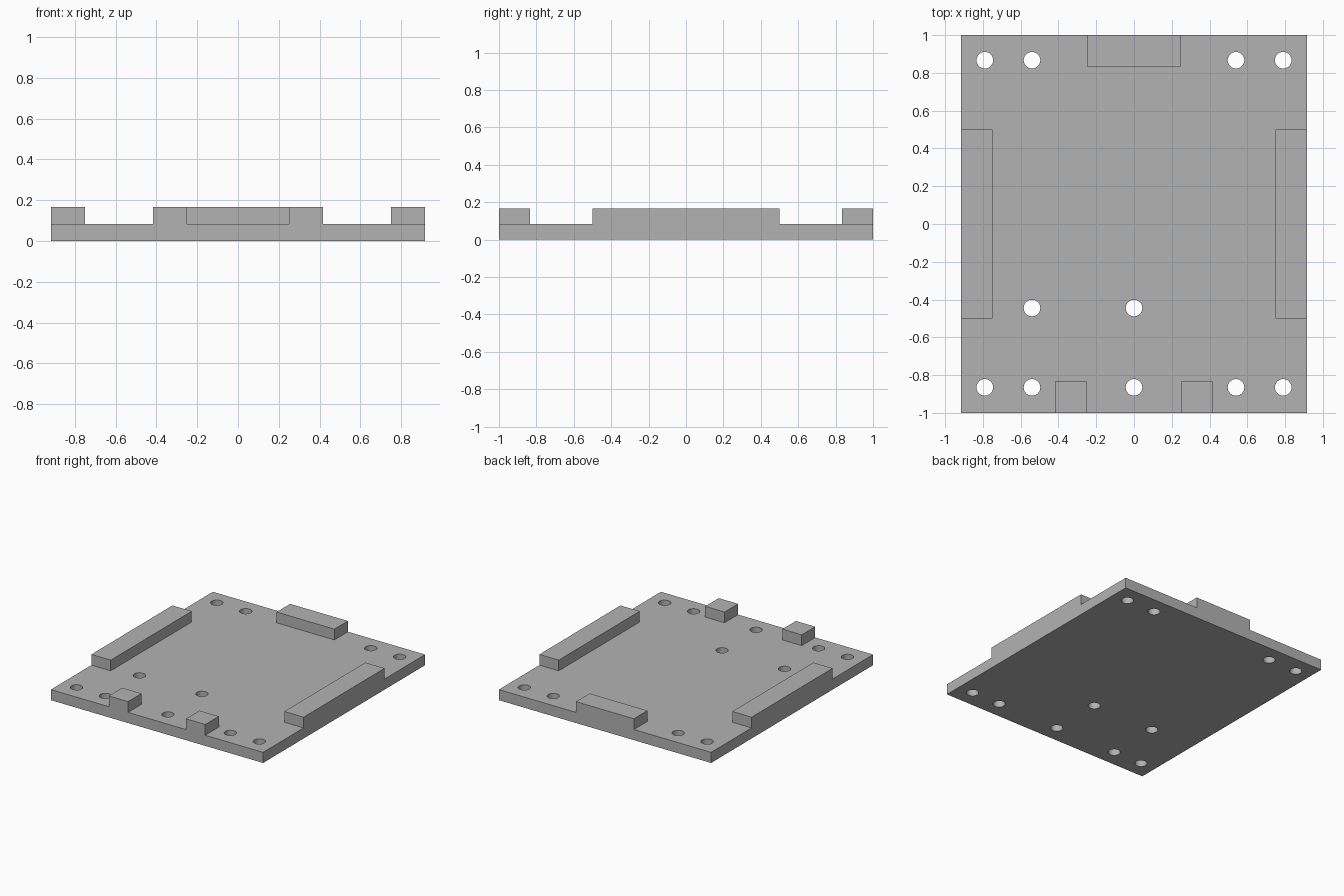
import bpy
import bmesh
from mathutils import Matrix, Vector

default = bpy.data.objects.get("Cube")
if default:
    bpy.data.objects.remove(default, do_unlink=True)

HALF_X, HALF_Y = 0.917, 1.0
PLATE_TOP, BLOCK_TOP = 0.083, 0.167
WALL = 0.167
HOLE_RADIUS = 0.044

grey = bpy.data.materials.new("plain_grey")
grey.use_nodes = True
colour = (0.45, 0.45, 0.45, 1)
grey.diffuse_color = colour
grey.node_tree.nodes["Principled BSDF"].inputs["Base Color"].default_value = colour


def finish(name, bm):
    mesh = bpy.data.meshes.new(name)
    bm.to_mesh(mesh)
    bm.free()
    mesh.materials.append(grey)
    obj = bpy.data.objects.new(name, mesh)
    bpy.context.collection.objects.link(obj)
    return obj


def box(name, low, high):
    low, high = Vector(low), Vector(high)
    bm = bmesh.new()
    bmesh.ops.create_cube(bm, size=1, matrix=Matrix.Translation((low + high) / 2)
                          @ Matrix.Diagonal((high - low).to_4d()))
    return finish(name, bm)


# Base plate
plate = box("base_plate", (-HALF_X, -HALF_Y, 0), (HALF_X, HALF_Y, PLATE_TOP))

# Mounting holes: corner pairs on both ends, plus a few near the front
holes = [(s * x, y) for s in (-1, 1) for x in (0.54, 0.79) for y in (-0.865, 0.867)]
holes += [(0, -0.865), (0, -0.445), (-0.54, -0.445)]
bm = bmesh.new()
for x, y in holes:
    bmesh.ops.create_cone(bm, cap_ends=True, segments=32, radius1=HOLE_RADIUS,
                          radius2=HOLE_RADIUS, depth=1,
                          matrix=Matrix.Translation((x, y, 0)))
cutter = finish("hole_cutter", bm)
cutter.hide_render = True

cut = plate.modifiers.new("holes", "BOOLEAN")
cut.operation = "DIFFERENCE"
cut.solver = "EXACT"
cut.object = cutter
bpy.ops.object.select_all(action="DESELECT")
plate.select_set(True)
bpy.context.view_layer.objects.active = plate
bpy.ops.object.modifier_apply(modifier=cut.name)
bpy.data.objects.remove(cutter, do_unlink=True)
bpy.ops.object.shade_smooth_by_angle()

# Raised locating blocks, flush with the plate edges
box("back_block", (-0.25, HALF_Y - WALL, PLATE_TOP), (0.25, HALF_Y, BLOCK_TOP))
for side, s in (("left", 1), ("right", -1)):
    for part, x, y in (("side_rail", (HALF_X - WALL, HALF_X), (-0.5, 0.5)),
                       ("front_block", (0.25, 0.417), (-HALF_Y, WALL - HALF_Y))):
        xs = sorted(s * v for v in x)
        box(f"{side}_{part}", (xs[0], y[0], PLATE_TOP), (xs[1], y[1], BLOCK_TOP))
